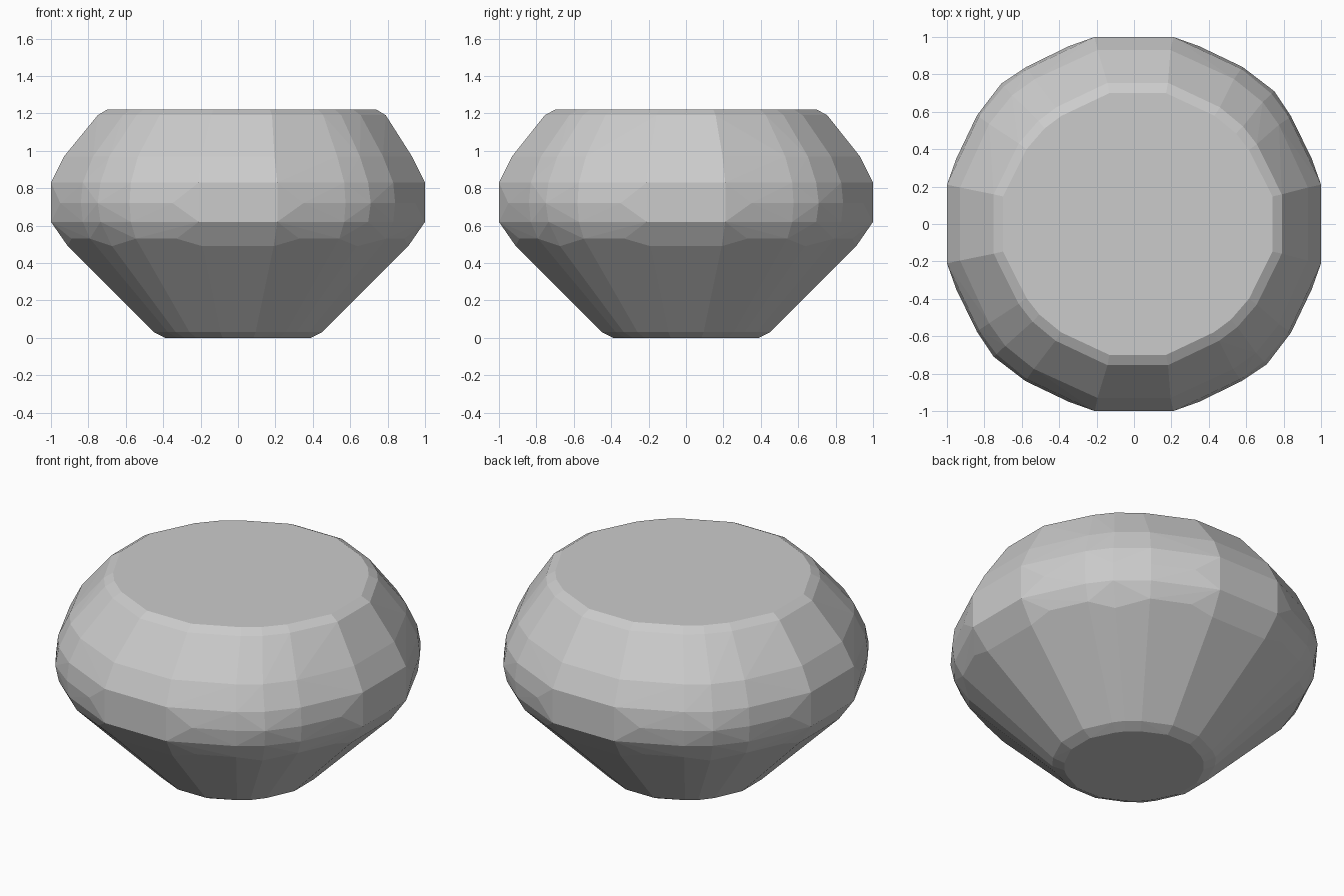
import bpy, bmesh

if "Cube" in bpy.data.objects:
    bpy.data.objects.remove(bpy.data.objects["Cube"])

# One quarter of the girdle outline; four-fold rotation makes the whole ring
QUARTER = [(1.0, .21), (.95, .35), (.84, .575), (.75, .71), (.58, .84), (.35, .95), (.21, 1.0)]

# Levels: height, x radius, y radius, x shift, corner pull-in
LEVELS = [
    (0.00, .39, .39, .00, .02),
    (0.03, .45, .45, .00, .01),
    (0.53, .95, .95, .00, .01),
    (0.62, 1.0, 1.0, .00, .015),
    (0.72, 1.0, 1.0, .00, .00),
    (0.83, 1.0, 1.0, .00, .015),
    (0.97, .93, .93, .00, .01),
    (1.19, .77, .755, .02, .02),
    (1.22, .72, .70, .02, .02),
]

bm = bmesh.new()
for z, rx, ry, shift, pull in LEVELS:
    for turn in range(4):
        for i, (x, y) in enumerate(QUARTER):
            k = 1 if i in (0, 6) else 1 - pull * (1.3 if i % 2 else 0.8)
            # stagger the rim of the lower cone so the facets zigzag
            drop = 0.04 if z == 0.53 and i in (0, 3, 6) else 0
            px, py = x * k, y * k
            for _ in range(turn):
                px, py = -py, px
            bm.verts.new((px * (rx - drop) + shift, py * (ry - drop), z - drop))

# Faceted shell wrapped around all the rings
hull = bmesh.ops.convex_hull(bm, input=bm.verts[:])
loose = [v for v in bm.verts if not v.link_faces]
bmesh.ops.delete(bm, geom=loose, context='VERTS')
bmesh.ops.dissolve_limit(bm, angle_limit=0.02, verts=bm.verts[:], edges=bm.edges[:])
bmesh.ops.recalc_face_normals(bm, faces=bm.faces[:])

mesh = bpy.data.meshes.new("faceted_stone")
bm.to_mesh(mesh)
bm.free()
stone = bpy.data.objects.new("faceted_stone", mesh)
bpy.context.collection.objects.link(stone)
